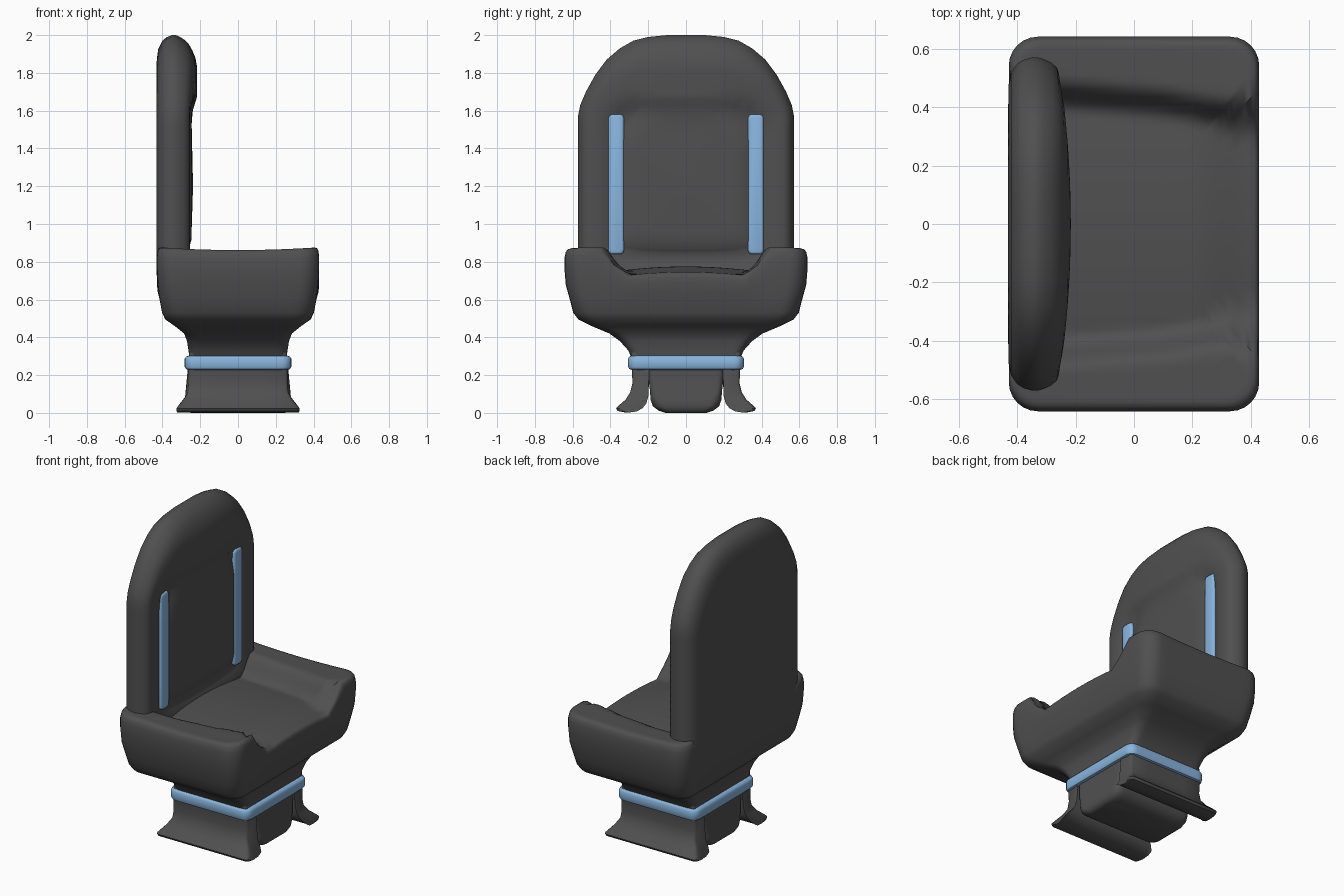
import bpy, bmesh, math

if "Cube" in bpy.data.objects:
    bpy.data.objects.remove(bpy.data.objects["Cube"])


def material(name, rgb):
    m = bpy.data.materials.new(name)
    m.diffuse_color = (*rgb, 1)
    m.use_nodes = True
    m.node_tree.nodes["Principled BSDF"].inputs["Base Color"].default_value = m.diffuse_color
    return m


DARK = material("charcoal", (0.08, 0.08, 0.08))
BLUE = material("light_blue", (0.25, 0.46, 0.73))


def smooth(a, b, v):
    t = max(0, min(1, (v - a) / (b - a)))
    return t * t * (3 - 2 * t)


def interp(table, v):
    for (a, p), (b, q) in zip(table, table[1:]):
        if v <= b:
            return p + (q - p) * max(0, (v - a) / (b - a))
    return table[-1][1]


def loft(name, rings, mat, angle=40):
    """Skin a list of equal-length closed rings and cap both ends."""
    bm = bmesh.new()
    vs = [[bm.verts.new(p) for p in r] for r in rings]
    n = len(rings[0])
    for a, b in zip(vs, vs[1:]):
        for i in range(n):
            j = (i + 1) % n
            bm.faces.new((a[i], a[j], b[j], b[i]))
    bm.faces.new(vs[0])
    bm.faces.new(vs[-1])
    bmesh.ops.recalc_face_normals(bm, faces=bm.faces)
    me = bpy.data.meshes.new(name)
    bm.to_mesh(me)
    bm.free()
    me.materials.append(mat)
    ob = bpy.data.objects.new(name, me)
    bpy.context.collection.objects.link(ob)
    bpy.ops.object.select_all(action='DESELECT')
    ob.select_set(True)
    bpy.context.view_layer.objects.active = ob
    bpy.ops.object.shade_smooth_by_angle(angle=math.radians(angle))
    return ob


def rrect(hx, hy, r, edge=14, arc=6):
    """Rounded rectangle with subdivided straight edges."""
    corners = []
    for k, (sx, sy) in enumerate(((1, 1), (-1, 1), (-1, -1), (1, -1))):
        for i in range(arc + 1):
            a = math.pi / 2 * (k + i / arc)
            corners.append((sx * (hx - r) + r * math.cos(a), sy * (hy - r) + r * math.sin(a)))
    pts = []
    for i, p in enumerate(corners):
        q = corners[(i + 1) % len(corners)]
        steps = edge if i % (arc + 1) == arc else 1
        pts += [(p[0] + (q[0] - p[0]) * t / steps, p[1] + (q[1] - p[1]) * t / steps) for t in range(steps)]
    return pts


def stack(name, levels, mat):
    """Rounded rectangles (z, half x, half y, radius) stacked upwards."""
    return loft(name, [[(x, y, z) for x, y in rrect(hx, hy, r)] for z, hx, hy, r in levels], mat)


# bucket seat: flared underside, outer wall, then dished top with two arms
def seat_top(x, y):
    foot = interp([(-0.43, 0.40), (0.1, 0.36), (0.33, 0.32), (0.43, 0.33)], x)
    seat = 0.775 - 0.02 * (y / 0.33) ** 2 - 0.03 * smooth(0.2, 0.43, x)
    arm = 0.862 + 0.013 * (x / 0.4) ** 2
    return seat + (max(arm, seat) - seat) * smooth(foot, foot + 0.11, abs(y))


rings = []
for z, hx, hy, r in ((0.27, 0.255, 0.28, 0.04), (0.33, 0.262, 0.305, 0.05), (0.38, 0.27, 0.35, 0.06),
                     (0.42, 0.285, 0.405, 0.07), (0.46, 0.335, 0.50, 0.08), (0.495, 0.385, 0.57, 0.09),
                     (0.53, 0.402, 0.597, 0.1), (0.6, 0.415, 0.615, 0.1)):
    rings.append([(x, y, z) for x, y in rrect(hx, hy, r)])
for t, s in ((0.3, 0.99), (0.6, 1), (0.82, 1), (0.93, 0.99), (0.98, 0.975), (1, 0.95)):
    rings.append([(x * s, y * s, 0.6 + (seat_top(x * s, y * s) - 0.6) * t) for x, y in rrect(0.43, 0.643, 0.1)])
for i in range(23):
    s = 0.92 - i * 0.04
    rings.append([(x * s, y * s, seat_top(x * s, y * s)) for x, y in rrect(0.43, 0.643, 0.1)])
loft("bucket_seat", rings, DARK, 60)

# backrest: arched outline, padded rim, raised centre and headrest
half = [(0, 2.0), (0.1, 2.0), (0.2, 1.99), (0.28, 1.97), (0.35, 1.93), (0.42, 1.87), (0.48, 1.79),
        (0.53, 1.7), (0.56, 1.63), (0.572, 1.57)]
half += [(0.572, 1.57 - 0.05 * i) for i in range(1, 18)] + [(0.53, 0.66), (0.4, 0.64), (0.2, 0.63), (0, 0.63)]
outline = half + [(-y, z) for y, z in half[-2:0:-1]]
RIM = [(0, -0.238), (0.5, -0.247), (0.58, -0.26), (0.62, -0.272), (0.7, -0.274), (0.74, -0.265),
       (0.8, -0.256), (0.9, -0.257), (0.94, -0.265), (0.97, -0.285), (0.99, -0.31), (1, -0.33)]


def front_x(s, y, z):
    x = interp(RIM, s)
    w = smooth(1.56, 1.68, z) * (1 - smooth(1.82, 2.02, z))
    head = -0.217 - 0.035 * min(1, (y / 0.5) ** 2)
    fade = w * (1 - smooth(0.85, 1.0, s))
    return x + (max(head, x) - x) * fade


def back_ring(s, depth):
    out = []
    for y, z in outline:
        y, z = y * s, 1.2 + (z - 1.2) * s
        out.append((front_x(s, y, z) if depth is None else depth, y, z))
    return out


rings = [back_ring(s, d) for s, d in ((0.3, -0.432), (0.7, -0.432), (0.84, -0.43), (0.91, -0.422),
                                      (0.96, -0.402), (0.985, -0.38), (1, -0.35))]
rings += [back_ring(s, None) for s in (1, 0.99, 0.97, 0.94, 0.9, 0.85, 0.8, 0.77, 0.74, 0.72, 0.7, 0.66, 0.62,
                                       0.6, 0.58, 0.54, 0.5, 0.42, 0.34, 0.25, 0.15, 0.05)]
loft("backrest", rings, DARK, 60)

# blue inlays between rim and centre panel
for side, label in ((1, "left"), (-1, "right")):
    sections = []
    for x, inset in ((-0.3, 0), (-0.263, 0), (-0.256, 0.004), (-0.253, 0.012)):
        sections.append([(x, side * 0.37 + u - (0), 1.21 + v)
                         for u, v in rrect(0.041 - inset, 0.37 - inset, 0.02, 4, 4)])
    loft(label + "_back_inlay", sections, BLUE)

# pedestal core with rounded underside
stack("pedestal_core", [(0.0, 0.25, 0.11, 0.04), (0.012, 0.268, 0.145, 0.05), (0.035, 0.275, 0.175, 0.05),
                        (0.07, 0.275, 0.188, 0.05), (0.11, 0.265, 0.19, 0.03), (0.2, 0.262, 0.2, 0.03),
                        (0.33, 0.258, 0.2, 0.03)], DARK)

# flared side feet, profile in y-z with the length following the flare
FOOT = [(0.29, 0.32), (0.287, 0.22), (0.283, 0.16), (0.295, 0.11), (0.32, 0.07), (0.355, 0.04), (0.37, 0.024),
        (0.362, 0.01), (0.32, 0.002), (0.27, 0.008), (0.235, 0.025), (0.212, 0.05), (0.2, 0.085),
        (0.197, 0.14), (0.195, 0.32)]
LENGTH = [(0.0, 0.32), (0.02, 0.33), (0.06, 0.295), (0.11, 0.265), (0.2, 0.262), (0.3, 0.258)]
for side, label in ((1, "left"), (-1, "right")):
    rings = []
    for t, k in ((-1, 0.85), (-0.985, 0.94), (-0.95, 1), (-0.5, 1), (0, 1), (0.5, 1), (0.95, 1), (0.985, 0.94), (1, 0.85)):
        rings.append([(t * interp(LENGTH, z), side * (0.2 + (y - 0.2) * k), z) for y, z in FOOT])
    loft(label + "_foot", rings, DARK)

# blue band round the pedestal
stack("pedestal_band", [(0.228, 0.262, 0.288, 0.04), (0.232, 0.275, 0.3, 0.045), (0.243, 0.282, 0.306, 0.05),
                        (0.287, 0.282, 0.306, 0.05), (0.298, 0.275, 0.3, 0.045), (0.303, 0.262, 0.288, 0.04)], BLUE)
